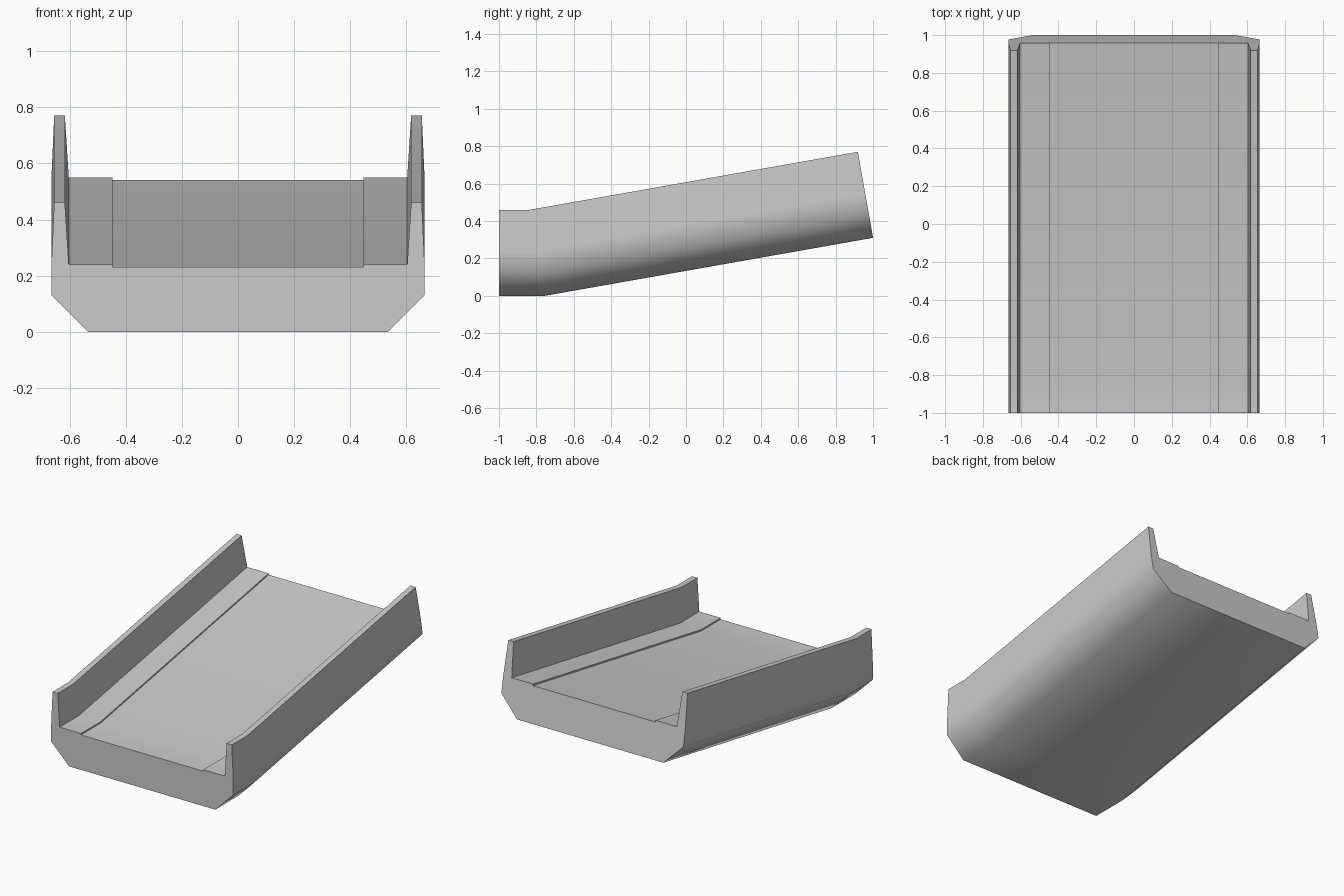
import bpy, bmesh
from math import radians, sin, cos

if "Cube" in bpy.data.objects:
    bpy.data.objects.remove(bpy.data.objects["Cube"])

# Right half of the channel cross-section: (x, height), centre bottom outwards and back in
half = [(0.535, 0), (0.665, 0.132), (0.665, 0.24), (0.655, 0.467),
        (0.617, 0.467), (0.603, 0.244), (0.447, 0.244), (0.447, 0.234)]
profile = half + [(-x, h) for x, h in reversed(half)]

# Stations along the length: short level run-in, then a 10 degree incline
S, C = sin(radians(10)), cos(radians(10))
stations = [(-1.0, 0.0, 0.0), (-0.755, 0.0, S), (1.0, 0.31, S)]  # y, z, lean

bm = bmesh.new()
rings = [[bm.verts.new((x, y - h * lean, z + h * C)) for x, h in profile]
         for y, z, lean in stations]
n = len(profile)
for a, b in zip(rings, rings[1:]):
    for i in range(n):
        j = (i + 1) % n
        bm.faces.new((a[i], a[j], b[j], b[i]))
# End caps
bm.faces.new(rings[0])
bm.faces.new(rings[-1])
bmesh.ops.recalc_face_normals(bm, faces=bm.faces[:])

mesh = bpy.data.meshes.new("ramp_channel")
bm.to_mesh(mesh)
bm.free()
ramp = bpy.data.objects.new("ramp_channel", mesh)
bpy.context.collection.objects.link(ramp)

# Soft lower chamfers, crisp walls and floor steps
bpy.context.view_layer.objects.active = ramp
ramp.select_set(True)
bpy.ops.object.shade_smooth_by_angle(angle=radians(55))
